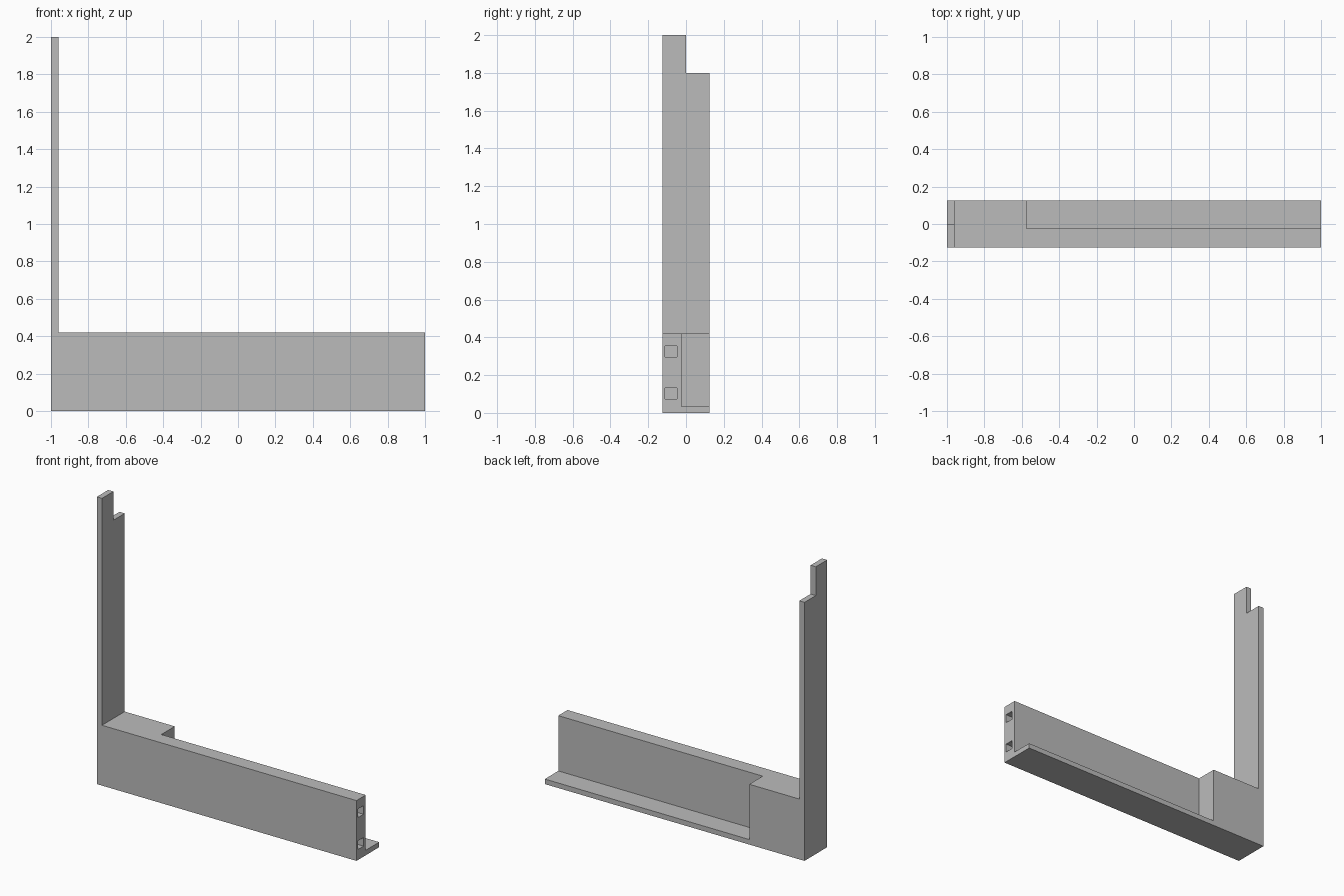
import bpy
import bmesh

default_cube = bpy.data.objects.get("Cube")
if default_cube:
    bpy.data.objects.remove(default_cube, do_unlink=True)

DEPTH = 0.125        # half depth of the frame
BASE_TOP = 0.42
WALL_BACK = -0.023   # rear face of the thin front wall

grey = bpy.data.materials.new("plain grey")
grey.use_nodes = True
colour = (0.5, 0.5, 0.5, 1)
grey.diffuse_color = colour
grey.node_tree.nodes["Principled BSDF"].inputs["Base Color"].default_value = colour


def prism(name, outline, y0, y1):
    """Extrude an x-z outline from y0 to y1."""
    bm = bmesh.new()
    face = bm.faces.new([bm.verts.new((x, y0, z)) for x, z in outline])
    moved = bmesh.ops.extrude_face_region(bm, geom=[face])["geom"]
    verts = [v for v in moved if isinstance(v, bmesh.types.BMVert)]
    bmesh.ops.translate(bm, verts=verts, vec=(0, y1 - y0, 0))
    bmesh.ops.recalc_face_normals(bm, faces=bm.faces)
    mesh = bpy.data.meshes.new(name)
    bm.to_mesh(mesh)
    bm.free()
    mesh.materials.append(grey)
    obj = bpy.data.objects.new(name, mesh)
    bpy.context.collection.objects.link(obj)
    return obj


def cut(target, name, x, y, z):
    """Subtract a box given by its x, y and z ranges."""
    outline = [(x[0], z[0]), (x[1], z[0]), (x[1], z[1]), (x[0], z[1])]
    cutter = prism(name, outline, *y)
    cutter.hide_render = True
    cutter.hide_viewport = True
    mod = target.modifiers.new(name, "BOOLEAN")
    mod.operation = "DIFFERENCE"
    mod.solver = "EXACT"
    mod.object = cutter
    return cutter


# L-shaped body: long base with a thin upright at one end
frame = prism("corner_frame", [(-1, 0), (1, 0), (1, BASE_TOP), (-0.96, BASE_TOP),
                               (-0.96, 2), (-1, 2)], -DEPTH, DEPTH)

# Rear recess that leaves the front wall, end block and bottom ledge
cutters = [
    cut(frame, "recess_cutter", (-0.575, 1.1), (WALL_BACK, 0.3), (0.035, 0.6)),
    # Step at the top of the upright
    cut(frame, "top_step_cutter", (-1.1, -0.9), (0, 0.3), (1.8, 2.1)),
]

# Two square peg sockets in the free end
for label, height in (("lower", 0.103), ("upper", 0.325)):
    cutters.append(cut(frame, label + "_socket_cutter", (0.9, 1.1),
                       (-0.11, -0.047), (height - 0.03, height + 0.03)))

# Bake the cuts and discard the helpers
bpy.context.view_layer.update()
evaluated = frame.evaluated_get(bpy.context.evaluated_depsgraph_get())
result = bpy.data.meshes.new_from_object(evaluated)
frame.modifiers.clear()
frame.data = result
result.name = "corner_frame"
result.materials.clear()
result.materials.append(grey)
for polygon in result.polygons:
    polygon.material_index = 0
for cutter in cutters:
    bpy.data.objects.remove(cutter, do_unlink=True)
